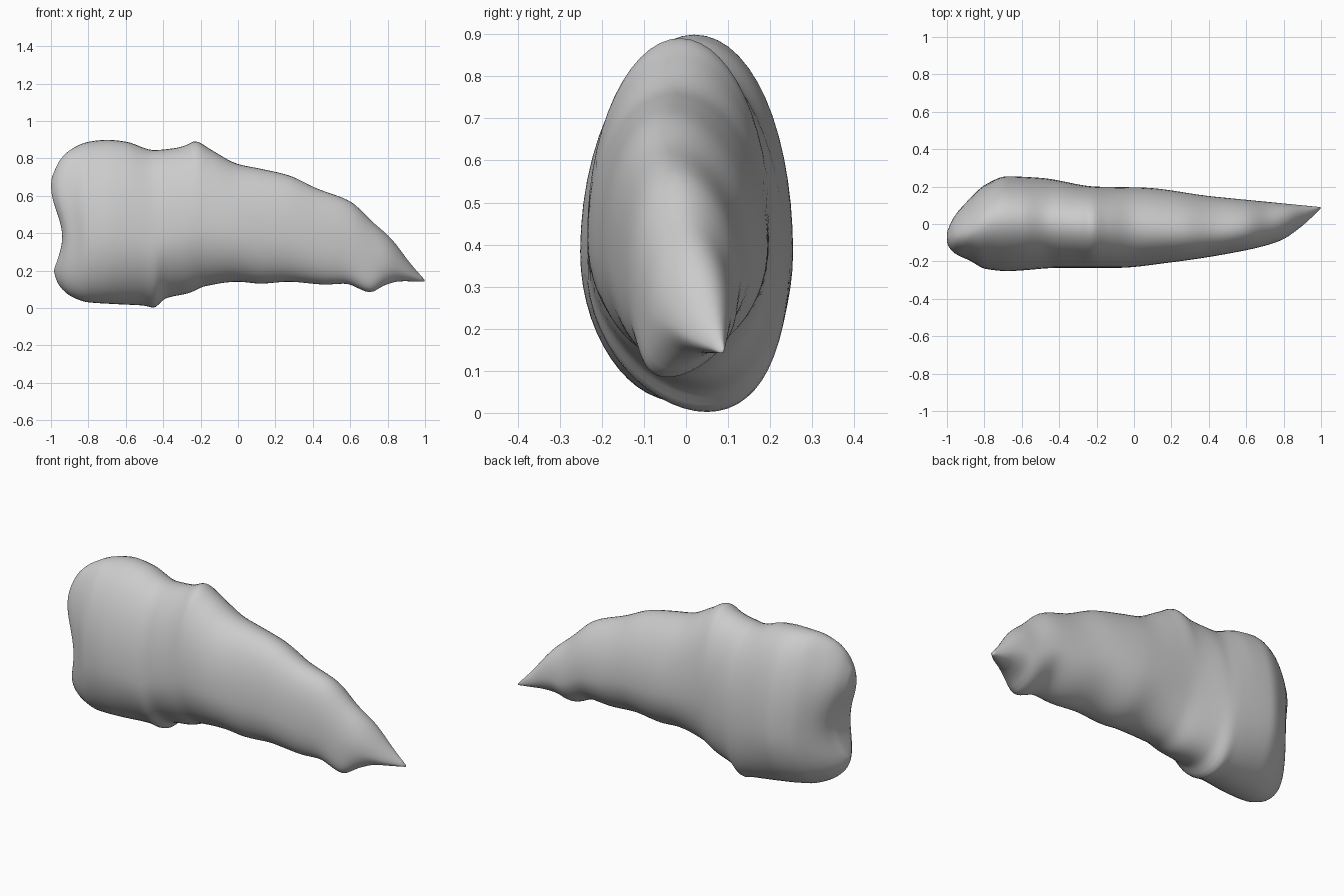
import bpy, bmesh, math

if "Cube" in bpy.data.objects:
    bpy.data.objects.remove(bpy.data.objects["Cube"])

# Silhouette curves along the length: upper and lower edge (x, z), front and back bulge (x, y)
UPPER = [(-.97, .70), (-.955, .79), (-.9, .85), (-.8, .89), (-.7, .9), (-.6, .89), (-.45, .845),
         (-.34, .855), (-.28, .87), (-.23, .893), (-.15, .85), (0, .77), (.12, .745), (.27, .71),
         (.42, .64), (.6, .57), (.72, .46), (.82, .37), (.92, .24), (1, .148)]
LOWER = [(-.97, .2), (-.93, .11), (-.88, .06), (-.8, .03), (-.65, .02), (-.5, .012), (-.45, 0),
         (-.39, .05), (-.26, .08), (-.18, .115), (0, .14), (.12, .13), (.27, .14), (.47, .125),
         (.57, .13), (.71, .083), (.78, .12), (.87, .143), (1, .142)]
FRONT = [(-.97, -.13), (-.94, -.17), (-.88, -.2), (-.8, -.24), (-.68, -.252), (-.4, -.235),
         (-.1, -.235), (.2, -.205), (.6, -.14), (.78, -.09), (.9, -.01), (1, .085)]
BACK = [(-.97, -.02), (-.94, .06), (-.88, .14), (-.8, .21), (-.68, .255), (-.5, .247),
        (-.2, .2), (.05, .195), (.4, .15), (.7, .12), (1, .09)]
# Sideways lean of the upper ridge and of the lower keel
RIDGE = [(-.97, -.07), (-.7, .02), (-.2, -.015), (.4, -.04), (.7, -.01), (1, .088)]
KEEL = [(-.97, -.07), (-.7, .0), (-.45, .05), (0, -.02), (.71, -.045), (.85, .03), (1, .088)]


def slope(points, i):
    """Limited tangent, so that the curve never overshoots its points."""
    if i == 0 or i == len(points) - 1:
        return None
    (xa, ya), (xb, yb), (xc, yc) = points[i - 1:i + 2]
    before, after = (yb - ya) / (xb - xa), (yc - yb) / (xc - xb)
    return 2 * before * after / (before + after) if before * after > 0 else 0


def sample(points, x):
    """Smooth height of a curve at a position along the length."""
    last = len(points) - 2
    i = next((k for k in range(last) if x <= points[k + 1][0]), last)
    (xa, ya), (xb, yb) = points[i], points[i + 1]
    span = xb - xa
    t = min(max((x - xa) / span, 0), 1)
    chord = (yb - ya) / span
    start, end = slope(points, i), slope(points, i + 1)
    start = chord if start is None else start
    end = chord if end is None else end
    ease = t * t * (3 - 2 * t)
    return (ya + (yb - ya) * ease
            + span * start * t * (1 - t) ** 2 - span * end * t * t * (1 - t))


def section(x, sides):
    """Egg-shaped cross-section, widest a little below the middle."""
    top, bottom = sample(UPPER, x), sample(LOWER, x)
    front, back = sample(FRONT, x), sample(BACK, x)
    waist = bottom + (top - bottom) * .41
    middle = (front + back) / 2
    for k in range(sides):
        angle = math.tau * k / sides
        c, s = math.cos(angle), math.sin(angle)
        edge, lean = (top, RIDGE) if s > 0 else (bottom, KEEL)
        z = waist + abs(s) * (edge - waist)
        y = middle + c * (back - front) / 2 + (sample(lean, x) - middle) * s * s
        # The blunt end has two rounded lobes with a hollow between them
        lobes = -.03 * math.cos((z - .65) * math.pi / .27)
        yield x + lobes * math.exp(-(x + .97) / .09), y, z


# Loft the body through the sections, packed closer at the blunt end
stations, sides = 110, 56
bm = bmesh.new()
rings = []
for i in range(stations + 1):
    x = -.97 + 1.97 * (i / stations) ** 1.4
    rings.append([bm.verts.new(p) for p in section(x, sides)])
for ring, following in zip(rings, rings[1:]):
    for k in range(sides):
        n = (k + 1) % sides
        bm.faces.new((ring[k], ring[n], following[n], following[k]))
bm.faces.new(rings[-1])

# Close the blunt end with strips across it, so that it keeps its hollow
end = rings[0]
quarter = sides // 4
for k in range(-quarter, quarter):
    a, b = end[k], end[k + 1]
    c, d = end[(sides // 2 - k - 1) % sides], end[(sides // 2 - k) % sides]
    corners = list(dict.fromkeys((a, b, c, d)))
    bm.faces.new(corners)
bmesh.ops.recalc_face_normals(bm, faces=bm.faces)
for face in bm.faces:
    face.smooth = True
mesh = bpy.data.meshes.new("tapered_body")
bm.to_mesh(mesh)
bm.free()
body = bpy.data.objects.new("tapered_body", mesh)
bpy.context.collection.objects.link(body)

# Soften the rim of the blunt end
soften = body.modifiers.new("soften", "SMOOTH")
soften.factor = .5
soften.iterations = 2

# Plain grey surface
grey = bpy.data.materials.new("plain grey")
grey.use_nodes = True
colour = (.6, .6, .6, 1)
grey.diffuse_color = colour
grey.node_tree.nodes["Principled BSDF"].inputs["Base Color"].default_value = colour
mesh.materials.append(grey)
